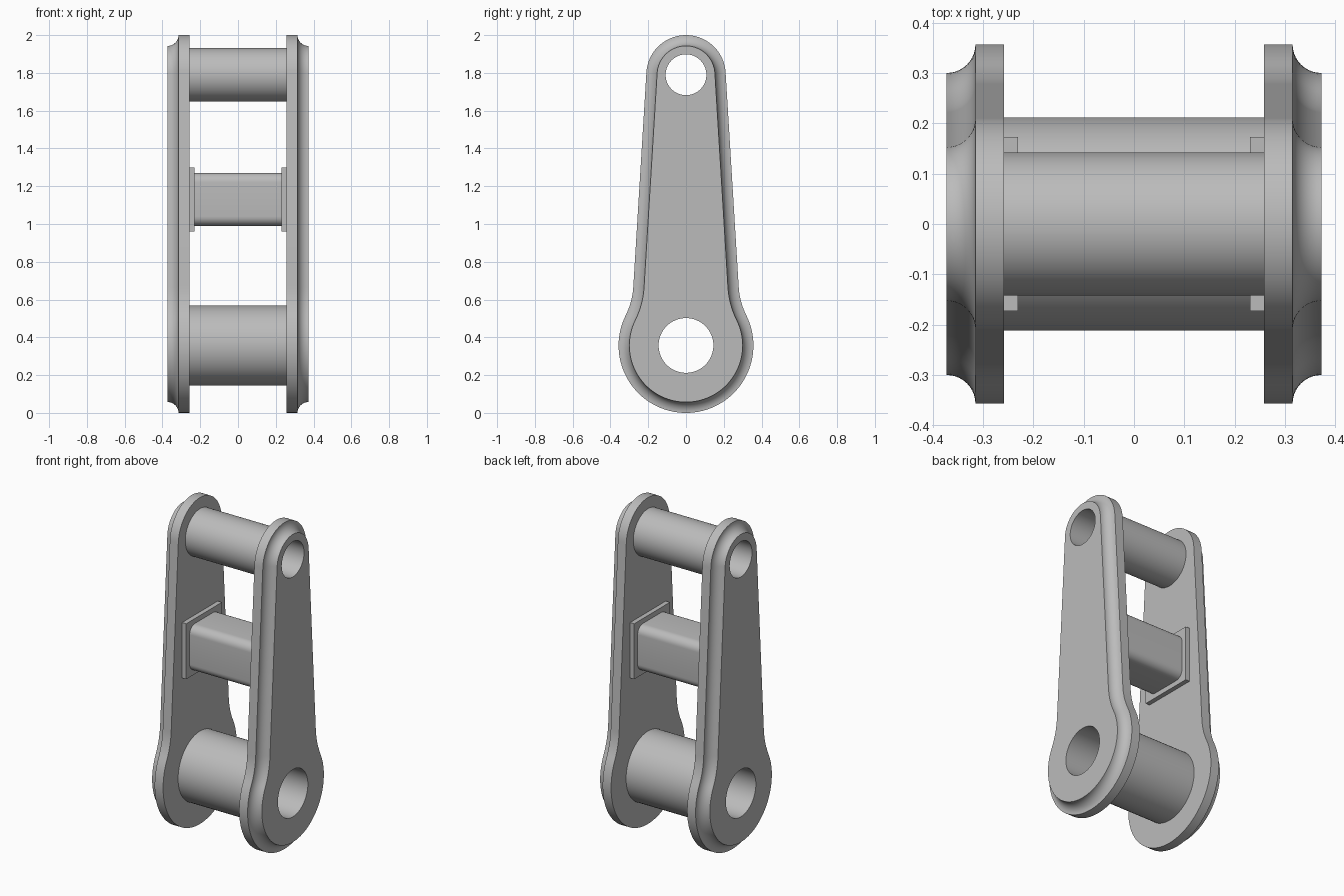
import bpy, bmesh
from math import sin, cos, pi, sqrt, atan2, radians
from mathutils import Vector

if "Cube" in bpy.data.objects:
    bpy.data.objects.remove(bpy.data.objects["Cube"])

GREY = (0.5, 0.5, 0.5, 1)
steel = bpy.data.materials.new("plain grey steel")
steel.use_nodes = True
steel.diffuse_color = GREY
steel.node_tree.nodes["Principled BSDF"].inputs["Base Color"].default_value = GREY

INNER, STEP, OUTER = 0.258, 0.315, 0.372    # plate depths along x
LOW, LOW_R = Vector((0, 0.357)), 0.357      # lower eye of the plate (y, z)
TOP, TOP_R = Vector((0, 1.79)), 0.21        # upper eye
NECK_R, TAPER = 0.4, 0.061                  # neck fillet, side lean
HOLES = ((LOW, 0.145), (TOP, 0.108))


def arc(centre, radius, start, end, steps):
    return [centre + radius * Vector((cos(a), sin(a)))
            for a in (start + (end - start) * i / steps for i in range(steps + 1))]


def outline(inset):
    """Closed plate outline, moved inwards by inset."""
    n = Vector((cos(TAPER), sin(TAPER)))
    u = Vector((-n.y, n.x))
    a = n.dot(TOP - LOW) + TOP_R + NECK_R
    neck = LOW + n * a + u * sqrt((LOW_R + NECK_R) ** 2 - a * a)
    join = atan2(neck.y - LOW.y, neck.x)
    half = arc(LOW, LOW_R - inset, -pi / 2, join, 32)
    half += arc(neck, NECK_R + inset, join + pi, pi + TAPER, 10)[1:]
    half += arc(TOP, TOP_R - inset, TAPER, pi / 2, 24)
    return half + [Vector((-p.x, p.y)) for p in half[-2:0:-1]]


def ring(bm, points, x):
    return [bm.verts.new((x, p.x, p.y)) for p in points]


def skin(bm, a, b):
    for i in range(len(a)):
        j = (i + 1) % len(a)
        bm.faces.new((a[i], a[j], b[j], b[i]))


def finish(bm, name, recalc=True):
    if recalc:
        bmesh.ops.recalc_face_normals(bm, faces=bm.faces)
    mesh = bpy.data.meshes.new(name)
    bm.to_mesh(mesh)
    bm.free()
    mesh.materials.append(steel)
    obj = bpy.data.objects.new(name, mesh)
    bpy.context.collection.objects.link(obj)
    bpy.ops.object.select_all(action='DESELECT')
    obj.select_set(True)
    bpy.context.view_layer.objects.active = obj
    bpy.ops.object.shade_smooth_by_angle(angle=radians(30))
    return obj


def side_plate(name, side):
    bm = bmesh.new()
    # straight rim, then a quarter-round cove up to the raised face
    cove = OUTER - STEP
    sections = [(INNER, 0)] + [(OUTER - cove * cos(a), cove * sin(a))
                               for a in (pi / 2 * i / 10 for i in range(11))]
    rings = [ring(bm, outline(d), side * x) for x, d in sections]
    for a, b in zip(rings, rings[1:]):
        skin(bm, a, b)
    # pin holes
    ends = [[rings[0]], [rings[-1]]]
    for centre, radius in HOLES:
        circle = arc(centre, radius, 0, 2 * pi, 64)[:-1]
        a, b = ring(bm, circle, side * INNER), ring(bm, circle, side * OUTER)
        skin(bm, a, b)
        ends[0].append(a)
        ends[1].append(b)
    # flat faces around the holes
    for loops in ends:
        edges = [bm.edges.get((l[i - 1], l[i])) for l in loops for i in range(len(l))]
        bmesh.ops.triangle_fill(bm, edges=edges, use_beauty=True, normal=(side, 0, 0))
    return finish(bm, name)


def bushing(name, centre, outer, inner):
    """Hollow tube between the plates; its ends sit on the plates."""
    bm = bmesh.new()
    for radius, flip in ((outer, 1), (inner, -1)):
        circle = arc(centre, radius, 0, 2 * pi, 64)[:-1]
        skin(bm, ring(bm, circle, flip * -INNER), ring(bm, circle, flip * INNER))
    bmesh.ops.reverse_faces(bm, faces=bm.faces)
    return finish(bm, name, recalc=False)


def block(name, centre, size, round_edges=0):
    bm = bmesh.new()
    bmesh.ops.create_cube(bm, size=1)
    for v in bm.verts:
        v.co = Vector(c * s for c, s in zip(v.co, size)) + Vector(centre)
    if round_edges:
        long_edges = [e for e in bm.edges if abs(e.verts[0].co.x - e.verts[1].co.x) > 0.1]
        bmesh.ops.bevel(bm, geom=long_edges, offset=round_edges, segments=8,
                        profile=0.5, affect='EDGES')
    return finish(bm, name)


for side, word in ((1, "left"), (-1, "right")):
    side_plate(word + "_side_plate", side)
    block(word + "_brace_pad", (side * 0.244, 0, 1.13), (0.028, 0.346, 0.34))

bushing("lower_bushing", LOW, 0.212, 0.145)
bushing("upper_bushing", TOP, 0.142, 0.108)
block("middle_brace", (0, 0, 1.13), (0.46, 0.28, 0.28), 0.05)
